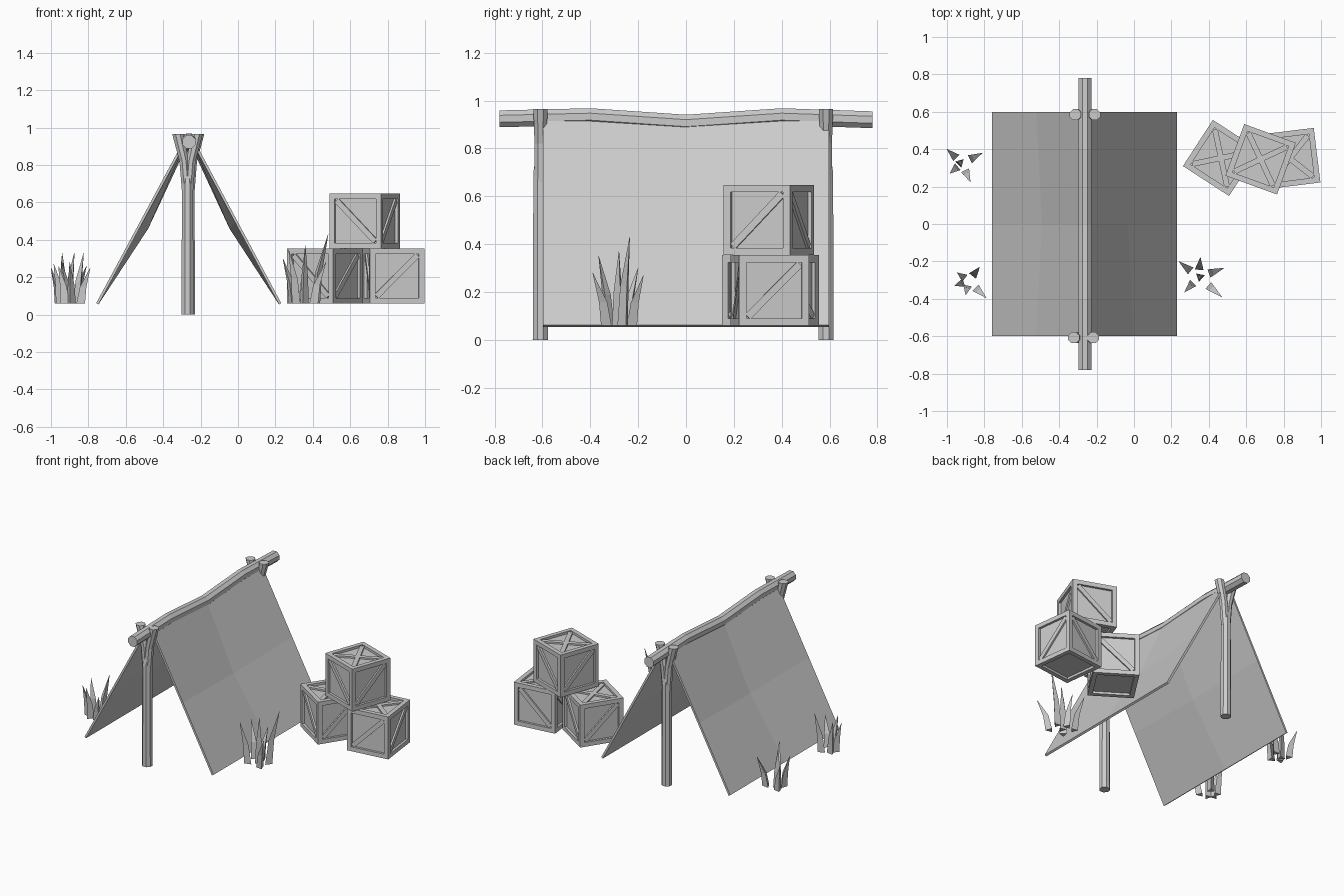
import bpy, bmesh, math
from mathutils import Vector, Matrix

if "Cube" in bpy.data.objects:
    bpy.data.objects.remove(bpy.data.objects["Cube"])

grey = bpy.data.materials.new("plain grey")
grey.diffuse_color = (0.6, 0.6, 0.6, 1)
grey.use_nodes = True
grey.node_tree.nodes["Principled BSDF"].inputs["Base Color"].default_value = grey.diffuse_color


def finish(name, bm):
    bmesh.ops.recalc_face_normals(bm, faces=bm.faces)
    me = bpy.data.meshes.new(name)
    bm.to_mesh(me)
    bm.free()
    me.materials.append(grey)
    ob = bpy.data.objects.new(name, me)
    bpy.context.collection.objects.link(ob)
    return ob


def tube(bm, path, sides, along="z", turn=0.0):
    """Loft rings through (x, y, z, radius) points; rings face z or y."""
    rings = []
    for x, y, z, r in path:
        ring = []
        for i in range(sides):
            a = turn + 2 * math.pi * i / sides
            c, s = r * math.cos(a), r * math.sin(a)
            ring.append(bm.verts.new((x + c, y + s, z) if along == "z" else (x + c, y, z + s)))
        rings.append(ring)
    for lo, hi in zip(rings, rings[1:]):
        for i in range(sides):
            j = (i + 1) % sides
            bm.faces.new((lo[i], lo[j], hi[j], hi[i]))
    bm.faces.new(rings[0])
    bm.faces.new(rings[-1])


def box(bm, mat, centre, size):
    m = mat @ Matrix.Translation(centre) @ Matrix.Diagonal((*size, 1))
    bmesh.ops.create_cube(bm, size=1, matrix=m)


# Sagging ridge pole
RX = -0.262
bm = bmesh.new()
tube(bm, [(RX, y, z, 0.038) for y, z in
          ((-0.78, 0.924), (-0.4, 0.933), (0, 0.906), (0.4, 0.933), (0.78, 0.92))],
     8, "y", math.pi / 8)
finish("ridge_pole", bm)

# Forked support posts
for name, x, y in (("front_post", -0.27, -0.608), ("back_post", -0.262, 0.585)):
    bm = bmesh.new()
    tube(bm, [(x, y, 0, 0.035), (x, y, 0.7, 0.032), (x, y, 0.78, 0.02)], 8, "z", math.pi / 8)
    for s in (-1, 1):
        tube(bm, [(x + s * 0.006, y, 0.66, 0.026), (x + s * 0.018, y, 0.82, 0.027),
                  (x + s * 0.052, y, 0.965, 0.032)], 8, "z", math.pi / 8)
    finish(name, bm)

# Canvas sides: mid section sags inward between the posts
for name, s, foot in (("left_canvas", -1, -0.752), ("right_canvas", 1, 0.225)):
    bm = bmesh.new()
    top_x = RX + s * 0.018
    grid = []
    for y in (-0.598, 0, 0.598):
        sag = 1 if y == 0 else 0
        top = Vector((top_x, y, 0.935 - 0.03 * sag))
        low = Vector((foot, y, 0.058))
        mid = (top + low) / 2 + Vector((-s * 0.03, 0, -0.018)) * sag
        grid.append([bm.verts.new(p) for p in (top, mid, low)])
    for a, b in zip(grid, grid[1:]):
        for i in range(2):
            bm.faces.new((a[i], a[i + 1], b[i + 1], b[i]))
    ob = finish(name, bm)
    mod = ob.modifiers.new("cloth thickness", "SOLIDIFY")
    mod.thickness = 0.014
    mod.offset = 0


# Crates: recessed core, edge battens, side braces and a crossed lid
def crate(name, x, y, z, angle, lean):
    S, B, D = 0.294, 0.03, 0.016
    H = S / 2
    bm = bmesh.new()
    base = Matrix.Translation((x, y, z + H)) @ Matrix.Rotation(math.radians(angle), 4, "Z")
    box(bm, base, (0, 0, 0), (S - 2 * D,) * 3)
    e = H - B / 2
    for a in (-e, e):
        for b in (-e, e):
            box(bm, base, (a, b, 0), (B, B, S))
            box(bm, base, (a, 0, b), (B, S - 2 * B, B))
            box(bm, base, (0, a, b), (S - 2 * B, B, B))
    length = (S - 2 * B) * math.sqrt(2) - 0.02

    def brace(face, tilt):
        m = base @ face @ Matrix.Translation((0, -H + D / 2 + 0.003, 0)) @ \
            Matrix.Rotation(tilt * math.pi / 4, 4, "Y")
        box(bm, m, (0, 0, 0), (length, D - 0.004, B))

    for k in range(4):
        brace(Matrix.Rotation(k * math.pi / 2, 4, "Z"), lean[k])
    lid = Matrix.Rotation(-math.pi / 2, 4, "X")
    brace(lid, 1)
    brace(lid, -1)
    finish(name, bm)


# lean order: front, right, back, left (1 falls to the right)
crate("left_crate", 0.465, 0.353, 0.06, -33, (1, -1, 1, -1))
crate("right_crate", 0.833, 0.350, 0.06, 7, (-1, -1, 1, 1))
crate("top_crate", 0.677, 0.346, 0.354, -20, (1, -1, 1, -1))

# Grass tufts: three-sided blades leaning outward from a centre to each tip
tufts = {
    "back_left_grass": ((-0.92, 0.325), (
        (-1.0, 0.40, 0.25), (-0.81, 0.38, 0.26), (-0.985, 0.27, 0.27),
        (-0.875, 0.225, 0.33), (-0.94, 0.33, 0.33))),
    "front_left_grass": ((-0.885, -0.305), (
        (-0.96, -0.33, 0.26), (-0.945, -0.26, 0.29), (-0.825, -0.23, 0.33),
        (-0.79, -0.395, 0.25), (-0.90, -0.38, 0.28))),
    "right_grass": ((0.345, -0.285), (
        (0.24, -0.20, 0.30), (0.482, -0.235, 0.43), (0.47, -0.39, 0.28),
        (0.355, -0.178, 0.27), (0.27, -0.365, 0.35), (0.36, -0.28, 0.37))),
}
for name, ((cx, cy), tips) in tufts.items():
    bm = bmesh.new()
    for tx, ty, tz in tips:
        dx, dy = tx - cx, ty - cy
        turn = math.atan2(dy, dx)
        tube(bm, [(cx + dx * 0.5, cy + dy * 0.5, 0.06, 0.027),
                  (cx + dx * 0.62, cy + dy * 0.62, 0.06 + (tz - 0.06) * 0.45, 0.021),
                  (tx, ty, tz, 0.001)], 3, "z", turn)
    finish(name, bm)
